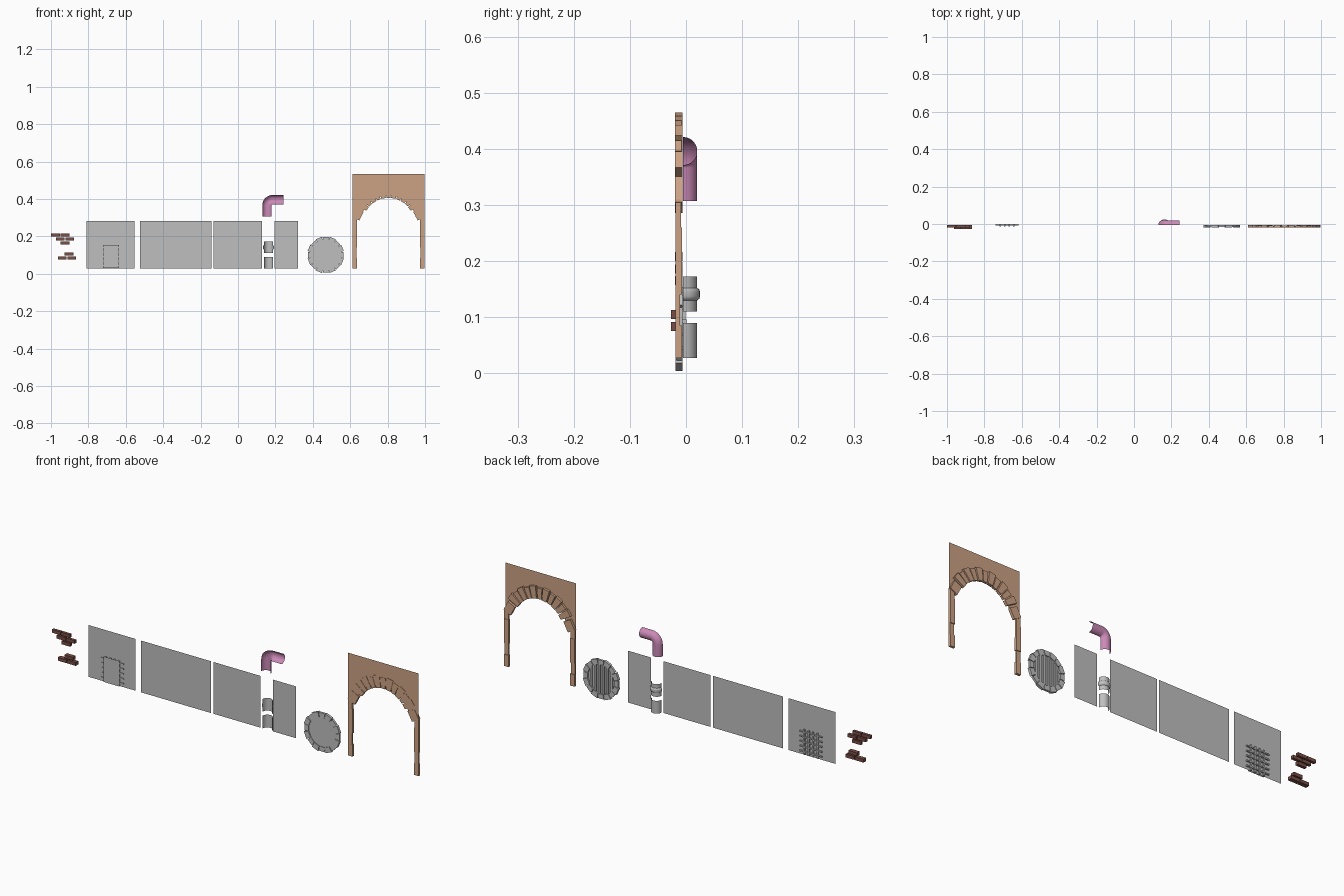
import bpy, bmesh, math
from mathutils import Matrix, Vector

if "Cube" in bpy.data.objects:
    bpy.data.objects.remove(bpy.data.objects["Cube"])


def material(name, rgb):
    m = bpy.data.materials.new(name)
    m.diffuse_color = (*rgb, 1)
    m.use_nodes = True
    m.node_tree.nodes["Principled BSDF"].inputs["Base Color"].default_value = m.diffuse_color
    return m


GREY = material("grey", (0.52, 0.52, 0.52))
TAN = material("sandstone", (0.60, 0.36, 0.23))
PINK = material("pink", (0.60, 0.25, 0.47))
BRICK = material("brick_red", (0.19, 0.075, 0.06))


def finish(bm, name, mat, smooth=False):
    me = bpy.data.meshes.new(name)
    bm.to_mesh(me)
    bm.free()
    me.materials.append(mat)
    ob = bpy.data.objects.new(name, me)
    bpy.context.collection.objects.link(ob)
    if smooth:
        for p in me.polygons:
            p.use_smooth = True
    return ob


def add_box(bm, x0, x1, y0, y1, z0, z1, tilt=0):
    c = Vector(((x0 + x1) / 2, (y0 + y1) / 2, (z0 + z1) / 2))
    m = (Matrix.Translation(c) @ Matrix.Rotation(tilt, 4, 'Y')
         @ Matrix.Diagonal((x1 - x0, y1 - y0, z1 - z0, 1)))
    bmesh.ops.create_cube(bm, size=1, matrix=m)


def add_prism(bm, pts, y0, y1):
    """Extrude an x/z outline, counter-clockwise from the front, along y."""
    f = [bm.verts.new((x, y0, z)) for x, z in pts]
    b = [bm.verts.new((x, y1, z)) for x, z in pts]
    bm.faces.new(f)
    bm.faces.new(b[::-1])
    for i in range(len(pts)):
        j = (i + 1) % len(pts)
        bm.faces.new((f[j], f[i], b[i], b[j]))


def add_wedge(bm, cx, cz, a0, a1, r0, r1, y0, y1):
    """Voussoir stone between two angles and two radii."""
    pts = [(cx + r * math.cos(a), cz + r * math.sin(a))
           for r, a in ((r0, a0), (r1, a0), (r1, a1), (r0, a1))]
    add_prism(bm, pts, y0, y1)


def flat(name, pts, y, mat):
    bm = bmesh.new()
    bm.faces.new([bm.verts.new((x, y, z)) for x, z in pts])
    return finish(bm, name, mat)


def half_pipe(name, rings, mat, y=-0.005, seg=12):
    """Open half tube. Rings hold (x, z, direction across in x/z, radius)."""
    bm = bmesh.new()
    rows = []
    for x, z, dx, dz, r in rings:
        row = []
        for i in range(seg + 1):
            t = math.pi * i / seg
            k = r * math.cos(t)
            row.append(bm.verts.new((x + dx * k, y + r * math.sin(t), z + dz * k)))
        rows.append(row)
    for p, q in zip(rows, rows[1:]):
        for i in range(seg):
            bm.faces.new((p[i], p[i + 1], q[i + 1], q[i]))
    bmesh.ops.recalc_face_normals(bm, faces=bm.faces)
    return finish(bm, name, mat, True)


# Loose bricks
bm = bmesh.new()
W = 0.047
for x, z, y in ((-1.0, 0.200, -0.020), (-0.949, 0.200, -0.020),
                (-0.974, 0.178, -0.020), (-0.923, 0.178, -0.020),
                (-0.948, 0.157, -0.020), (-0.927, 0.097, -0.027),
                (-0.963, 0.075, -0.027), (-0.912, 0.075, -0.027)):
    add_box(bm, x, x + W, y, -0.006, z, z + 0.016)
finish(bm, "loose_bricks", BRICK)

# Flat wall panels
for i, (a, b) in enumerate(((-0.81, -0.553), (-0.525, -0.143),
                            (-0.13, 0.127), (0.196, 0.321))):
    flat(f"wall_panel_{i + 1}", [(a, 0.028), (b, 0.028), (b, 0.283), (a, 0.283)],
         -0.006, GREY)

# Hatch plate with the bar grating behind it
flat("hatch_plate", [(-0.721, 0.03), (-0.635, 0.03), (-0.635, 0.155), (-0.721, 0.155)],
     -0.015, GREY)
bm = bmesh.new()
for i in range(4):
    x = -0.714 + i * 0.024
    add_box(bm, x - 0.004, x + 0.004, -0.0145, -0.001, 0.03, 0.154)
for i in range(5):
    z = 0.045 + i * 0.024
    add_box(bm, -0.740, -0.618, -0.009, 0.001, z - 0.003, z + 0.003)
finish(bm, "hatch_grating", GREY)

# Straight grey pipe pieces and the collar
PX = 0.163
half_pipe("lower_pipe", [(PX, z, 1, 0, 0.025) for z in (0.027, 0.09)], GREY)
half_pipe("upper_pipe", [(PX, z, 1, 0, 0.025) for z in (0.11, 0.172)], GREY)
half_pipe("pipe_collar", [(PX, z, 1, 0, r) for z, r in (
    (0.130, 0.025), (0.133, 0.029), (0.137, 0.030), (0.145, 0.030),
    (0.149, 0.029), (0.152, 0.025))], GREY)

# Pink elbow pipe
R, cx, cz = 0.030, 0.185, 0.366
rings = [(0.155, 0.307, 1, 0, 0.025)]
for i in range(9):
    a = math.pi - math.pi / 2 * i / 8
    rings.append((cx + R * math.cos(a), cz + R * math.sin(a),
                  -math.cos(a), -math.sin(a), 0.025))
rings.append((0.242, 0.396, 0, -1, 0.025))
half_pipe("elbow_pipe", rings, PINK)

# Round window: stone ring, disc and vertical bars
wx, wz = 0.469, 0.101
bm = bmesh.new()
N = 16
for i in range(N):
    a = 2 * math.pi * i / N
    half = math.pi / N * (0.95 if i % 2 else 0.88)
    add_wedge(bm, wx, wz, a - half, a + half, 0.073, 0.099 if i % 2 else 0.096,
              -0.019 if i % 2 else -0.017, -0.006)
finish(bm, "window_stone_ring", GREY)
flat("window_disc", [(wx + 0.085 * math.cos(math.tau * i / 32),
                      wz + 0.085 * math.sin(math.tau * i / 32)) for i in range(32)],
     -0.0145, GREY)
bm = bmesh.new()
for i in range(6):
    x = -0.055 + i * 0.022
    h = math.sqrt(0.077 ** 2 - x * x)
    add_box(bm, wx + x - 0.006, wx + x + 0.006, -0.014, -0.009, wz - h, wz + h)
finish(bm, "window_bars", GREY)

# Arch: flat wall face with a round opening
ax, az = 0.8045, 0.27
L, Rr, TOP = 0.612, 0.997, 0.532
bm = bmesh.new()
prev = None
a0 = math.asin(0.03 / 0.15)
STEPS = 24
for i in range(STEPS + 1):
    a = math.pi - a0 - (math.pi - 2 * a0) * i / STEPS
    c, s = math.cos(a), math.sin(a)
    # project the ray onto the rectangular border
    k = min((Rr - ax) / max(abs(c), 1e-6), (TOP - az) / max(s, 1e-6))
    cur = (bm.verts.new((ax + 0.15 * c, -0.018, az + 0.15 * s)),
           bm.verts.new((ax + k * c, -0.018, az + k * s)))
    if prev:
        if abs(prev[1].co.x - cur[1].co.x) > 1e-4 and abs(prev[1].co.z - cur[1].co.z) > 1e-4:
            corner = bm.verts.new((L if c < 0 else Rr, -0.018, TOP))
            bm.faces.new((prev[0], cur[0], cur[1], corner, prev[1]))
        else:
            bm.faces.new((prev[0], cur[0], cur[1], prev[1]))
    prev = cur
finish(bm, "arch_wall", TAN)

# Arch stones and tilted springers
bm = bmesh.new()
lo, hi, n = math.radians(29), math.radians(151), 11
step = (hi - lo) / n
for i in range(n):
    a = lo + (i + 0.5) * step
    half = step * (0.46 if i % 2 == 0 else 0.38)
    add_wedge(bm, ax, az, a - half, a + half, 0.136, 0.196 if i % 2 == 0 else 0.190,
              -0.0195, -0.006 if i % 2 == 0 else -0.008)
for s in (-1, 1):
    x = ax + s * 0.163
    add_box(bm, x - 0.021, x + 0.021, -0.0195, -0.006, 0.292, 0.344,
            -s * math.radians(28))
finish(bm, "arch_stones", TAN)

# Jamb stones below the arch
bm = bmesh.new()
for s in (-1, 1):
    for z0, z1, w, yb in ((0.027, 0.085, 0.025, -0.007), (0.085, 0.14, 0.021, -0.011),
                          (0.14, 0.205, 0.025, -0.007), (0.205, 0.26, 0.024, -0.007),
                          (0.26, 0.31, 0.023, -0.009)):
        xo, xi = ax + s * 0.1925, ax + s * (0.1925 - w)
        add_box(bm, min(xo, xi), max(xo, xi), -0.019, yb, z0, z1)
finish(bm, "arch_jambs", TAN)
